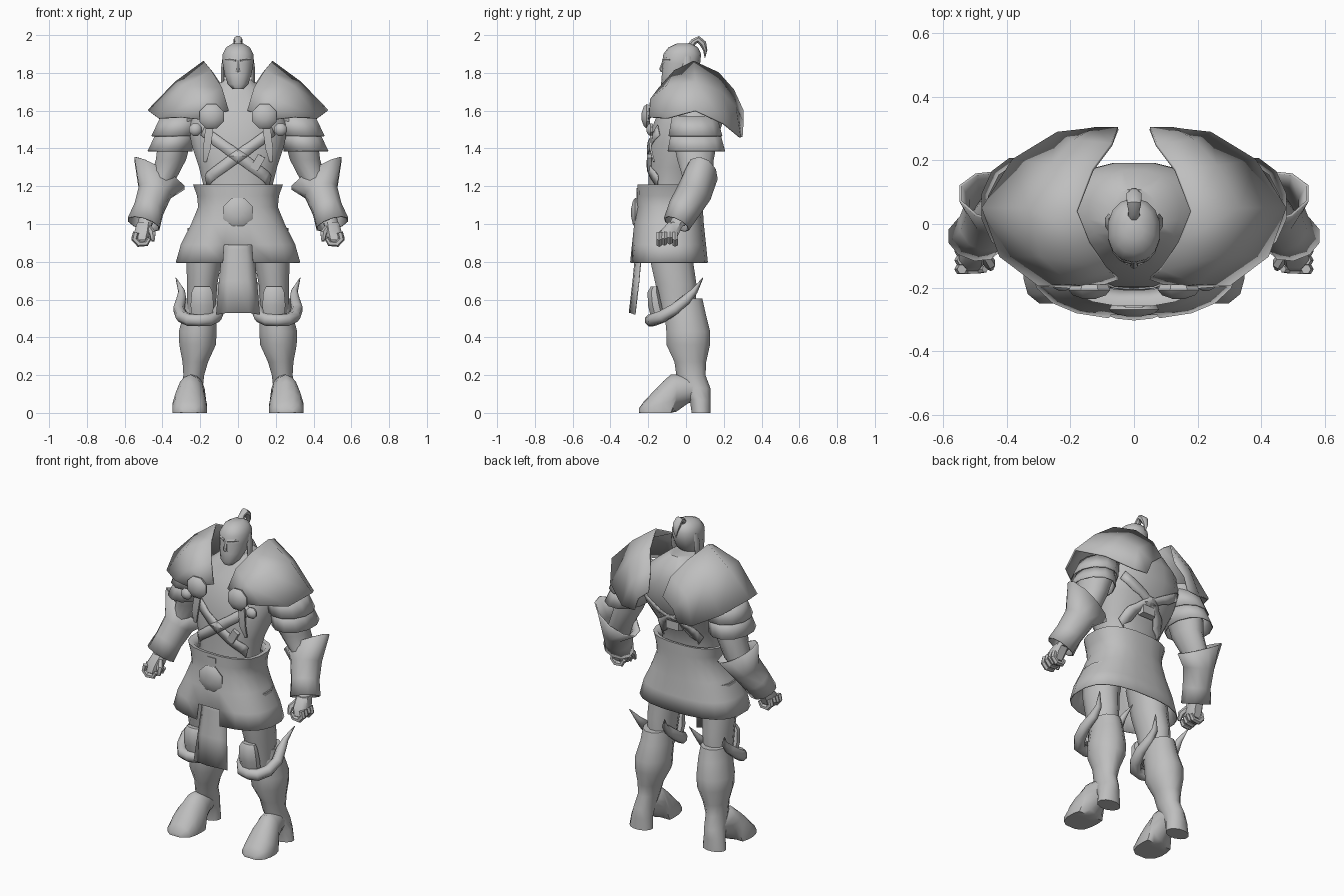
import bpy, bmesh, math
from mathutils import Vector

grey = bpy.data.materials.new("plain_grey")
grey.diffuse_color = (0.52, 0.52, 0.52, 1)


def finish(name, bm, mirror=False, thick=0.0, angle=40, wrap=None):
    """Turn a bmesh into a shaded object with its modifiers."""
    bmesh.ops.recalc_face_normals(bm, faces=bm.faces)
    me = bpy.data.meshes.new(name)
    bm.to_mesh(me)
    bm.free()
    ob = bpy.data.objects.new(name, me)
    bpy.context.collection.objects.link(ob)
    me.materials.append(grey)
    bpy.ops.object.select_all(action='DESELECT')
    ob.select_set(True)
    bpy.context.view_layer.objects.active = ob
    bpy.ops.object.shade_smooth_by_angle(angle=math.radians(angle))
    if wrap:
        m = ob.modifiers.new("wrap", 'SHRINKWRAP')
        m.target, m.offset = wrap, 0.006
        m.wrap_mode = 'ABOVE_SURFACE'
    if mirror:
        ob.modifiers.new("mirror", 'MIRROR').use_mirror_merge = False
    if thick:
        m = ob.modifiers.new("thickness", 'SOLIDIFY')
        m.thickness, m.offset = thick, 0
    return ob


def tube(name, pts, n=12, flat=False, upright=False, ref=(1, 0, 0), power=2.0,
         caps=True, tilt=0.0, cut=None, **kw):
    """Loft rings (x, y, z, a, b): level, upright, or square to the path."""
    bm = bmesh.new()
    c = [Vector(p[:3]) for p in pts]
    rings = []
    for i, p in enumerate(pts):
        t = (c[min(i + 1, len(c) - 1)] - c[max(i - 1, 0)]).normalized()
        r = Vector(ref)
        u = (r - t * r.dot(t)).normalized()
        v = t.cross(u)
        if flat or upright:
            u, v = Vector((1, 0, 0)), Vector((0, 1, 0) if flat else (0, 0, 1))
        ring = []
        for k in range(n):
            a = 2 * math.pi * (k + 0.5) / n
            ca, sa = math.cos(a), math.sin(a)
            ca = math.copysign(abs(ca) ** (2 / power), ca)
            sa = math.copysign(abs(sa) ** (2 / power), sa)
            co = c[i] + u * p[3] * ca + v * p[4] * sa
            if i == 0:
                co.z += tilt * ca
            co.z = max(co.z, 0)
            ring.append(bm.verts.new(co))
        rings.append(ring)
    for r0, r1 in zip(rings, rings[1:]):
        for k in range(n):
            bm.faces.new((r0[k], r0[(k + 1) % n], r1[(k + 1) % n], r1[k]))
    if caps:
        bm.faces.new(rings[0])
        bm.faces.new(rings[-1])
    if cut:
        gone = [f for f in bm.faces if cut(f.calc_center_median())]
        bmesh.ops.delete(bm, geom=gone, context='FACES')
    return finish(name, bm, **kw)


def sheet(name, rows, **kw):
    """Skin a grid of points."""
    bm = bmesh.new()
    g = [[bm.verts.new(p) for p in row] for row in rows]
    for a, b in zip(g, g[1:]):
        for k in range(len(a) - 1):
            bm.faces.new((a[k], a[k + 1], b[k + 1], b[k]))
    return finish(name, bm, **kw)


def disc(name, x, y, z, r, depth, **kw):
    """Eight-sided domed medallion facing forward."""
    return tube(name, [(x, y, z, r * .9, r * .9), (x, y - depth * .4, z, r, r),
                       (x, y - depth * .75, z, r * .8, r * .8),
                       (x, y - depth, z, r * .3, r * .3)], n=8, **kw)


# torso and neck
torso = tube("torso", [(0, -.08, 1.08, .18, .13), (0, -.07, 1.2, .185, .13),
                       (0, -.06, 1.3, .21, .142), (0, -.02, 1.42, .25, .18),
                       (0, .01, 1.53, .27, .185), (0, .03, 1.63, .24, .165),
                       (0, .045, 1.71, .145, .125), (0, .025, 1.765, .075, .085)],
             n=16, flat=True, power=2.3)

# crossed straps on chest and back
for y, side in ((-.24, "chest"), (.2, "back")):
    for s in (-1, 1):
        rows = []
        for w in (-.03, .03):
            rows.append([(s * (-.2 + .4 * k / 10 + w * .55), y * (1 - .3 * abs(k - 5) / 5),
                          1.5 - .28 * k / 10 + w * .85) for k in range(11)])
        sheet(side + "_strap", rows, wrap=torso, thick=.006)
tube("strap_buckle", [(.085, -.193, 1.29, .03, .016), (.125, -.195, 1.36, .03, .016)], n=4)
tube("back_plate", [(0, .1, 1.36, .07, .07), (0, .135, 1.36, .06, .06)], n=4)

# head with nose, brow and mouth
tube("head", [(0, -.09, 1.715, .03, .03), (0, -.07, 1.74, .055, .062),
              (0, -.04, 1.79, .073, .088), (0, -.025, 1.85, .083, .1),
              (0, -.02, 1.9, .083, .1), (0, -.015, 1.935, .064, .078),
              (0, -.01, 1.955, .03, .04)], n=14, flat=True, power=2.2, angle=60)
tube("nose", [(0, -.113, 1.865, .009, .012), (0, -.126, 1.82, .013, .016),
              (0, -.122, 1.805, .015, .012)], n=6, flat=True)
tube("brow", [(.01, -.119, 1.868, .01, .008), (.04, -.109, 1.873, .01, .008),
              (.065, -.083, 1.87, .007, .006)], n=6, ref=(0, 0, 1), mirror=True)
tube("mouth", [(-.03, -.104, 1.77, .006, .006), (0, -.123, 1.77, .008, .007),
               (.03, -.104, 1.77, .006, .006)], n=6, ref=(0, 0, 1))

# hair: topknot and side locks
tube("topknot", [(0, .02, 1.93, .022, .022), (0, .04, 1.965, .018, .018),
                 (0, .065, 1.977, .024, .02), (0, .09, 1.955, .026, .02),
                 (0, .102, 1.92, .016, .012), (0, .1, 1.88, .002, .002)], n=8)
tube("side_lock", [(.072, .005, 1.89, .01, .02), (.08, .005, 1.82, .012, .028),
                   (.08, 0, 1.75, .011, .02), (.07, -.015, 1.68, .003, .003)],
     n=6, mirror=True)

# shoulder shells: neck edge, crown line, outer edge
sheet("shoulder_armour", [
    [(.05, -.17, 1.6), (.085, -.14, 1.72), (.14, -.06, 1.81), (.18, .04, 1.86),
     (.13, .17, 1.8), (.07, .25, 1.71), (.05, .3, 1.6)],
    [(.12, -.195, 1.58), (.2, -.185, 1.66), (.29, -.1, 1.73), (.33, .05, 1.75),
     (.26, .18, 1.7), (.19, .26, 1.62), (.12, .3, 1.54)],
    [(.17, -.2, 1.55), (.3, -.19, 1.565), (.42, -.1, 1.56), (.475, .05, 1.6),
     (.38, .2, 1.53), (.24, .285, 1.46), (.15, .295, 1.46)]],
    mirror=True, thick=.01, angle=60)
disc("large_medallion", .14, -.19, 1.57, .07, .045, mirror=True)
disc("small_medallion", .225, -.175, 1.5, .036, .035, mirror=True)
tube("hanging_strap", [(.15, -.18, 1.52, .03, .008), (.165, -.188, 1.4, .028, .008),
                       (.175, -.17, 1.33, .012, .006)], n=4, mirror=True)

# arms and layered sleeves
tube("arm", [(.27, .04, 1.6, .1, .12), (.335, .05, 1.44, .09, .12),
             (.355, .05, 1.34, .083, .1), (.4, .065, 1.23, .07, .08),
             (.45, .02, 1.11, .06, .06), (.495, -.05, .99, .04, .045)],
     flat=True, mirror=True)
tube("upper_sleeve", [(.3, .045, 1.57, .11, .12), (.335, .05, 1.465, .125, .145)],
     flat=True, caps=False, mirror=True, thick=.006)
tube("lower_sleeve", [(.33, .05, 1.49, .1, .13), (.36, .055, 1.385, .12, .155)],
     flat=True, caps=False, mirror=True, thick=.006)

# flared forearm guards, rim raised on the outside
tube("forearm_guard", [(.415, .085, 1.27, .14, .085), (.44, .045, 1.17, .088, .09),
                       (.472, -.01, 1.08, .078, .083), (.5, -.05, 1.0, .088, .07)],
     n=10, caps=False, tilt=.05, mirror=True, thick=.008)

# fists
tube("palm", [(.495, -.05, 1.01, .04, .045), (.505, -.085, .96, .046, .055),
              (.51, -.1, .915, .036, .05)], n=8, flat=True, power=3, mirror=True)
for i in range(4):
    y, z = -.142 + .028 * i, .006 * (i % 3)
    tube("finger", [(.54, y, .955, .016, .016), (.548, y, .92 + z, .017, .017),
                    (.525, y, .895 + z, .017, .017), (.485, y, .897 + z, .015, .015),
                    (.468, y, .925 + z, .011, .011)], n=6, ref=(0, 1, 0), mirror=True)
tube("thumb", [(.475, -.09, .98, .018, .018), (.452, -.125, .95, .019, .019),
               (.45, -.14, .91, .009, .009)], n=6, mirror=True)

# flared waistband and skirt in one, with a gap at the lower front
tube("skirt", [(0, -.075, 1.17, .18, .13), (0, -.083, 1.205, .215, .155),
               (0, -.085, 1.208, .238, .172), (0, -.085, 1.15, .216, .172),
               (0, -.085, 1.09, .21, .172), (0, -.09, 1.0, .247, .183),
               (0, -.09, .89, .303, .195), (0, -.09, .795, .33, .205)],
     n=20, flat=True, power=2.6, caps=False, thick=.006,
     cut=lambda p: abs(p.x) < .02 and p.y < 0 and p.z < .89)
disc("belt_buckle", 0, -.255, 1.06, .085, .035)
tube("buckle_loop", [(0, -.255, 1.11, .035, .01), (0, -.255, 1.19, .04, .01)], n=4)

# hanging front cloth
sheet("front_cloth", [[(-w, y + .03, z - .01), (-w * .5, y + .006, z), (0, y, z),
                       (w * .5, y + .006, z), (w, y + .03, z - .01)]
                      for w, y, z in ((.07, -.255, .98), (.085, -.265, .86),
                                      (.1, -.28, .7), (.115, -.3, .53))], thick=.006)

# legs
tube("thigh", [(.16, -.08, .98, .11, .13), (.18, -.075, .8, .096, .117),
               (.19, -.053, .68, .083, .112), (.195, -.04, .5, .075, .09)],
     flat=True, mirror=True)
tube("boot", [(.2, -.01, .605, .08, .1), (.2, -.005, .53, .09, .112),
              (.213, .012, .43, .104, .12), (.214, .012, .36, .1, .119),
              (.226, .023, .27, .07, .087), (.234, .026, .2, .057, .08),
              (.243, .055, .13, .058, .077), (.25, .075, .07, .066, .057),
              (.253, .08, 0, .074, .052)], flat=True, mirror=True)
tube("foot", [(.245, .08, .12, .05, .05), (.245, .01, .125, .058, .075),
              (.248, -.05, .105, .074, .098), (.252, -.08, .02, .086, .183),
              (.256, -.12, .018, .093, .15), (.258, -.17, .014, .092, .102),
              (.258, -.22, .008, .078, .056), (.258, -.25, .005, .04, .018)],
     n=14, upright=True, mirror=True)

# knee guards with curved horns
tube("knee_cap", [(.19, -.145, .51, .06, .045), (.19, -.16, .57, .066, .045),
                  (.19, -.17, .64, .06, .036), (.19, -.165, .67, .045, .022)],
     n=8, flat=True, mirror=True)
half = [(.05, -.175, .492, .034), (.09, -.125, .51, .034), (.106, -.06, .55, .032),
        (.092, 0, .6, .028), (.092, .045, .645, .018), (.122, .09, .715, .002)]
path = [(.207 - x, y, z, r, r) for x, y, z, r in reversed(half)]
path += [(.207, -.185, .49, .034, .034)]
path += [(.207 + x, y, z, r, r) for x, y, z, r in half]
tube("knee_horns", path, n=8, ref=(0, 0, 1), mirror=True, angle=60)
